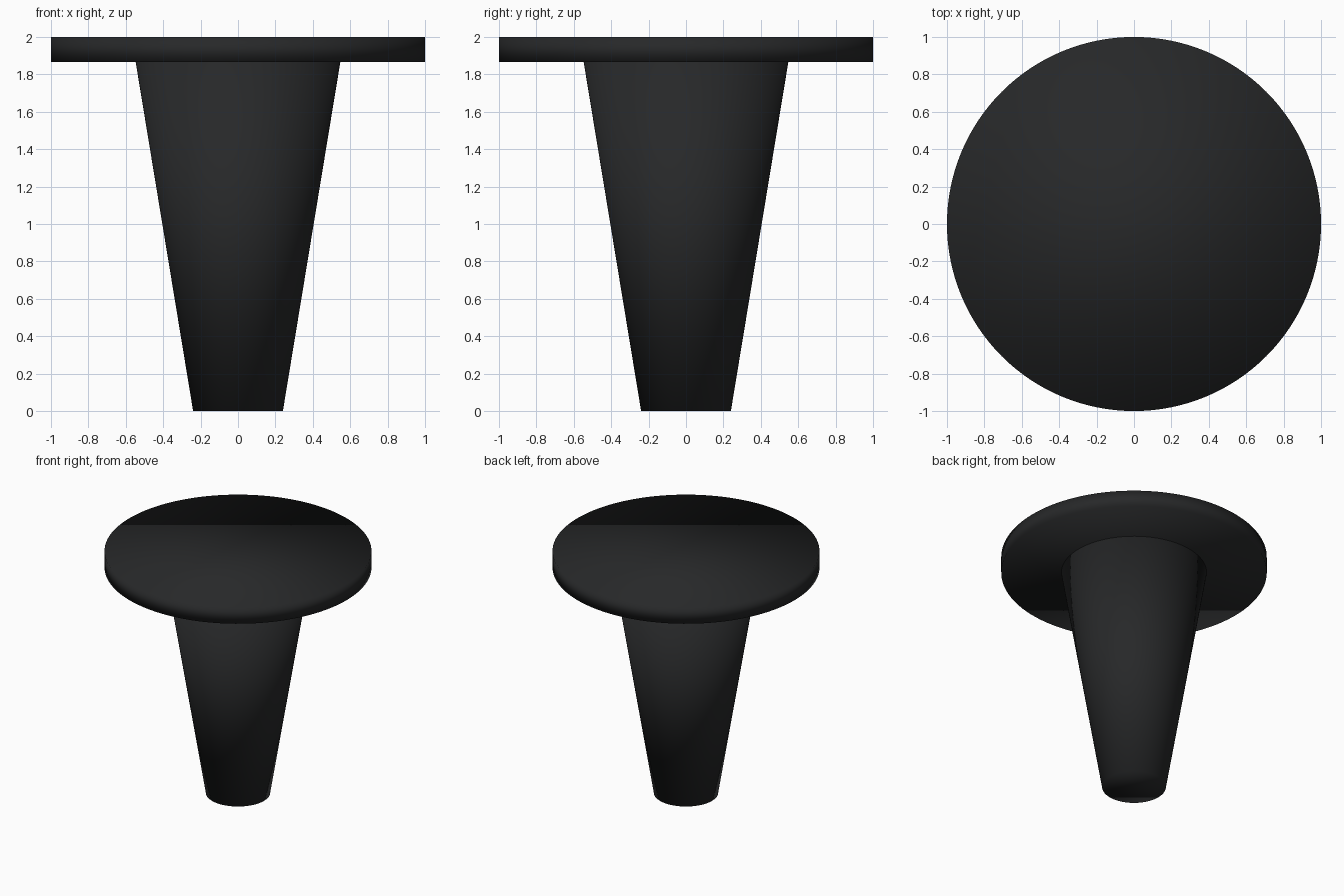
import bpy

if "Cube" in bpy.data.objects:
    bpy.data.objects.remove(bpy.data.objects["Cube"])

# Matt black finish shared by both parts
black = bpy.data.materials.new("matt_black")
black.diffuse_color = (0.02, 0.021, 0.022, 1)
black.use_nodes = True
black.node_tree.nodes["Principled BSDF"].inputs["Base Color"].default_value = black.diffuse_color


def turned_part(name, r_bottom, r_top, z0, z1):
    """Capped round part between two heights, softly shaded all over."""
    bpy.ops.mesh.primitive_cone_add(vertices=128, radius1=r_bottom, radius2=r_top,
                                    depth=z1 - z0, location=(0, 0, (z0 + z1) / 2))
    ob = bpy.context.object
    ob.name = name
    bpy.ops.object.shade_smooth()
    ob.data.materials.append(black)
    return ob


# Tapered pedestal, narrow at the floor
turned_part("pedestal", 0.24, 0.547, 0, 1.865)

# Round table top
turned_part("table_top", 1, 1, 1.865, 2)
